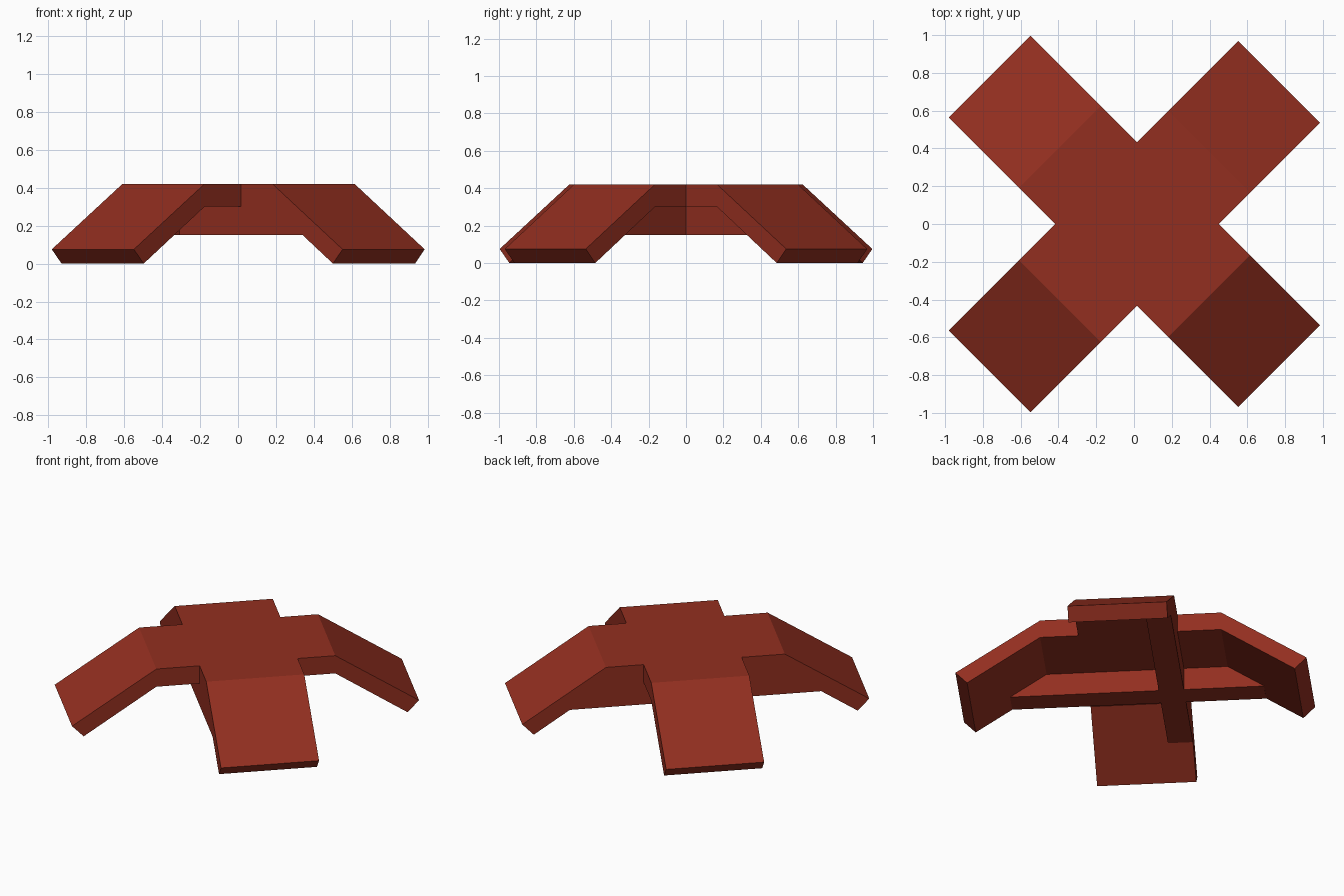
import bpy, bmesh
from math import radians

if "Cube" in bpy.data.objects:
    bpy.data.objects.remove(bpy.data.objects["Cube"])

WIDTH = 0.612      # strap width
RIB = 0.155        # rib thickness
CENTRE = (0.015, 0.0, 0.0)

red = bpy.data.materials.new("red_brown")
red.diffuse_color = (0.29, 0.028, 0.014, 1)
red.use_nodes = True
red.node_tree.nodes["Principled BSDF"].inputs["Base Color"].default_value = red.diffuse_color


def extrude_profile(name, profile, v0, v1, angle):
    """Extrude a (length, height) profile sideways from v0 to v1, turned about z."""
    bm = bmesh.new()
    face = bm.faces.new([bm.verts.new((u, v0, z)) for u, z in profile])
    side = bmesh.ops.extrude_face_region(bm, geom=[face])["geom"]
    moved = [g for g in side if isinstance(g, bmesh.types.BMVert)]
    bmesh.ops.translate(bm, verts=moved, vec=(0, v1 - v0, 0))
    bmesh.ops.recalc_face_normals(bm, faces=bm.faces)
    mesh = bpy.data.meshes.new(name)
    bm.to_mesh(mesh)
    bm.free()
    mesh.materials.append(red)
    obj = bpy.data.objects.new(name, mesh)
    obj.location = CENTRE
    obj.rotation_euler.z = radians(angle)
    bpy.context.collection.objects.link(obj)
    return obj


# Folded strap: flat middle, sloping arms, square-cut tips
strap = [(-0.576, 0.42), (0.541, 0.42), (1.064, 0.075), (0.992, 0.0),
         (0.541, 0.30), (-0.576, 0.30), (-1.03, 0.0), (-1.103, 0.075)]

# Stiffening rib filling the hollow below the strap, its top buried in the strap
rib = [(-0.80, 0.15), (0.767, 0.15), (0.767, 0.20), (0.541, 0.35),
       (-0.576, 0.35), (-0.80, 0.20)]

# Two crossing straps, each with a rib flush with its left-hand edge
for label, angle, sign in (("first", -45, -1), ("second", 45, 1)):
    half = WIDTH / 2
    extrude_profile(label + "_strap", strap, -half, half, angle)
    extrude_profile(label + "_rib", rib, sign * half, sign * (half - RIB), angle)
